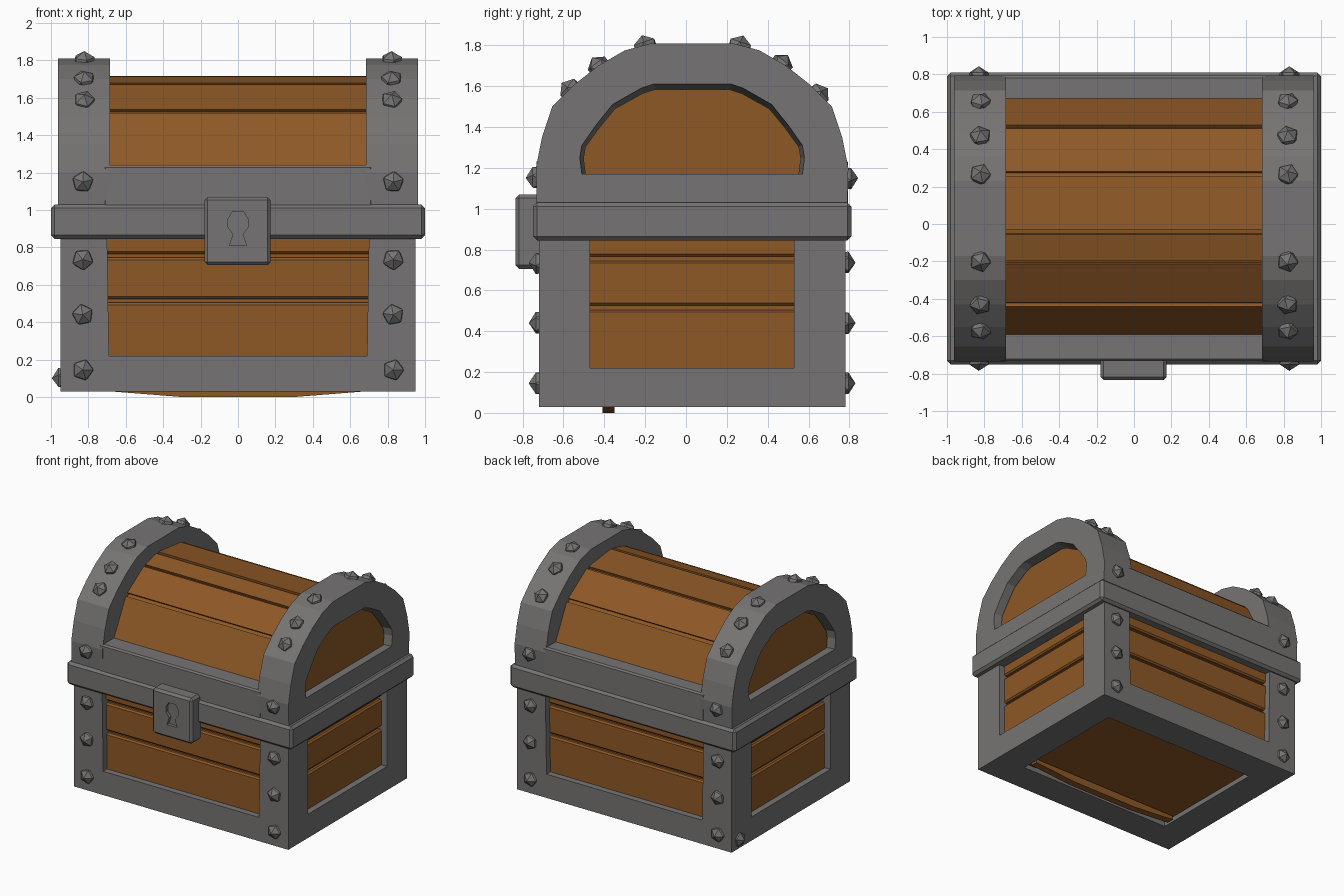
import bpy, bmesh, math
from mathutils import Vector, Matrix

if "Cube" in bpy.data.objects:
    bpy.data.objects.remove(bpy.data.objects["Cube"])

CY = 0.03  # chest centre in y (the lock sticks out in front)


def material(name, rgb):
    m = bpy.data.materials.new(name)
    m.diffuse_color = (*rgb, 1)
    m.use_nodes = True
    m.node_tree.nodes["Principled BSDF"].inputs["Base Color"].default_value = m.diffuse_color
    return m


IRON = material("grey_iron", (0.18, 0.175, 0.172))
WOOD = material("brown_wood", (0.27, 0.098, 0.019))


def finish(bm, name, mat, bevel=0):
    bmesh.ops.recalc_face_normals(bm, faces=bm.faces)
    me = bpy.data.meshes.new(name)
    bm.to_mesh(me)
    bm.free()
    me.materials.append(mat)
    ob = bpy.data.objects.new(name, me)
    bpy.context.collection.objects.link(ob)
    if bevel:
        b = ob.modifiers.new("bevel", "BEVEL")
        b.width, b.segments = bevel, 1
    return ob


def loft(bm, loops, cap=True, closed=False):
    """Join loops of equal length with quads."""
    rows = [[bm.verts.new(p) for p in l] for l in loops]
    n = len(rows[0])
    pairs = list(zip(rows, rows[1:])) + ([(rows[-1], rows[0])] if closed else [])
    for a, b in pairs:
        for i in range(n):
            j = (i + 1) % n
            bm.faces.new((a[i], a[j], b[j], b[i]))
    if cap:
        bm.faces.new(rows[0])
        bm.faces.new(rows[-1])


def along_x(pts, x):
    return [(x, y, z) for y, z in pts]


def along_y(pts, y):
    return [(x, y, z) for x, z in pts]


def box(name, mat, x0, x1, y0, y1, z0, z1, bevel=0):
    bm = bmesh.new()
    rect = [(y0, z0), (y1, z0), (y1, z1), (y0, z1)]
    loft(bm, [along_x(rect, x0), along_x(rect, x1)])
    return finish(bm, name, mat, bevel)


def mirrored(half):
    """Full profile (y, z) from a half profile given as offsets from CY."""
    return [(CY - d, z) for d, z in half] + [(CY + d, z) for d, z in reversed(half)]


# ---- lower body: iron frame ----
U = [(-.95, .03), (.95, .03), (.95, .85), (.70, .85), (.69, .22), (-.69, .22), (-.70, .85), (-.95, .85)]
for name, y0, y1 in (("front_frame", -.72, -.47), ("back_frame", .53, .78)):
    bm = bmesh.new()
    loft(bm, [along_y(U, y0), along_y(U, y1)])
    finish(bm, name, IRON)
for s, side in ((-1, "left"), (1, "right")):
    xs = sorted((s * .70, s * .95))
    box(side + "_bottom_rail", IRON, *xs, -.47, .53, .03, .22)

# ---- lower body: wooden planks over a core ----
box("body_core", WOOD, -.87, .87, -.64, .70, .12, .86)
for i, (z0, z1) in enumerate(((.12, .505), (.525, .745), (.765, .87))):
    box(f"body_plank_{i}", WOOD, -.90, .90, -.67, .73, z0, z1, .012)

# ---- underside: stepped wooden panel and a protruding batten ----
bm = bmesh.new()
face = bm.faces.new([bm.verts.new(p) for p in
                     ((-.71, -.48, .05), (-.71, .54, .05), (.71, .54, .05), (.71, -.48, .05))])
for thick, depth in ((.14, .02), (.05, -.04), (.07, .02), (.03, -.03), (.06, .0), (.03, .03)):
    bmesh.ops.inset_region(bm, faces=[face], thickness=thick, depth=depth, use_even_offset=True)
ob = finish(bm, "bottom_panel", WOOD)
if ob.data.polygons[0].normal.z > 0:
    ob.data.flip_normals()
bm = bmesh.new()
batten = [(-.68, .06), (-.68, .03), (-.3, 0), (.3, 0), (.68, .03), (.68, .06)]
loft(bm, [along_y(batten, -.41), along_y(batten, -.35)])
finish(bm, "bottom_batten", WOOD)

# ---- rim band and lid rails ----
box("rim_band", IRON, -1, 1, -.75, .81, .845, 1.03, .02)
box("lid_front_rail", IRON, -.72, .72, -.733, -.57, 1.0, 1.24, .012)
box("lid_back_rail", IRON, -.72, .72, .65, .793, 1.0, 1.24, .012)

# ---- lid arches with wooden end panels ----
OUTER = mirrored([(.76, 1.0), (.765, 1.2), (.735, 1.35), (.685, 1.5),
                  (.58, 1.605), (.46, 1.70), (.33, 1.775), (.2, 1.81)])
INNER = mirrored([(.54, 1.17), (.55, 1.25), (.54, 1.31), (.47, 1.41),
                  (.39, 1.51), (.32, 1.55), (.25, 1.59), (.19, 1.61)])
SMALL = [(CY + (y - CY) * .95, 1.17 + (z - 1.17) * .94) for y, z in INNER]
WIDE = [(CY + (y - CY) * 1.02, z) for y, z in SMALL]
for s, side in ((-1, "left"), (1, "right")):
    bm = bmesh.new()
    loft(bm, [along_x(OUTER, s * .685), along_x(OUTER, s * .962),
              along_x(INNER, s * .962), along_x(SMALL, s * .685)], cap=False, closed=True)
    finish(bm, side + "_lid_arch", IRON)
    bm = bmesh.new()
    loft(bm, [along_x(WIDE, s * .70), along_x(WIDE, s * .90)])
    finish(bm, side + "_lid_end_panel", WOOD)

# ---- barrel lid planks ----
def barrel(y, k=1.0):
    d = max(-1, min(1, (y - .04) / .65))
    return (.04 + (y - .04) * k, 1.1 + .62 * k * math.sqrt(1 - d * d))


PLANKS = ((-.595, -.44), (-.42, -.215), (-.195, -.055), (-.03, .255), (.28, .51), (.53, .675))
for i, (a, b) in enumerate(PLANKS):
    bm = bmesh.new()
    prof = [barrel(a), barrel(b), barrel(b, .9), barrel(a, .9)]
    loft(bm, [along_x(prof, -.70), along_x(prof, .70)])
    finish(bm, f"lid_plank_{i}", WOOD)
core = [barrel(y, .965) for p in PLANKS for y in p]
bm = bmesh.new()
loft(bm, [along_x(core, -.695), along_x(core, .695)])
finish(bm, "lid_core", WOOD)

# ---- lock with a keyhole cut ----
lock = box("lock", IRON, -.18, .175, -.835, -.70, .705, 1.07, .018)
half_key = [(.03, .99), (.055, .95), (.055, .91), (.025, .87), (.045, .81)]
key = half_key + [(-x, z) for x, z in reversed(half_key)]
bm = bmesh.new()
loft(bm, [along_y(key, -.9), along_y(key, -.81)])
cutter = finish(bm, "keyhole_cutter", IRON)
cutter.hide_render = True
cutter.display_type = 'WIRE'
cut = lock.modifiers.new("keyhole", "BOOLEAN")
cut.operation, cut.object, cut.solver = 'DIFFERENCE', cutter, 'EXACT'


# ---- faceted studs ----
def arch_z(y):
    for (y0, z0), (y1, z1) in zip(OUTER, OUTER[1:]):
        if y1 > y0 and y0 <= y <= y1:
            return z0 + (z1 - z0) * (y - y0) / (y1 - y0)


def stud(bm, pos, normal, spin):
    n = Vector(normal).normalized()
    rot = n.to_track_quat('Z', 'Y').to_matrix().to_4x4()
    m = Matrix.Translation(Vector(pos) - n * .012) @ rot @ Matrix.Rotation(spin, 4, 'Z')
    bmesh.ops.create_icosphere(bm, subdivisions=1, radius=.062, matrix=m)


bm = bmesh.new()
for s in (-1, 1):
    x = s * .83
    for i, z in enumerate((.145, .44, .735, 1.15)):
        lid = z > 1
        stud(bm, (x, -.735 if lid else -.72, z), (0, -1, 0), i * .5)
        stud(bm, (x, .793 if lid else .78, z), (0, 1, 0), i * .7)
    for i, y in enumerate((-.57, -.43, -.2, .265, .47, .655)):
        z = arch_z(y)
        stud(bm, (x * .99, y, z), (0, y - CY, z - 1.1), i * .6)
stud(bm, (-.945, .68, .1), (-1, 0, 0), .3)
finish(bm, "studs", IRON)
